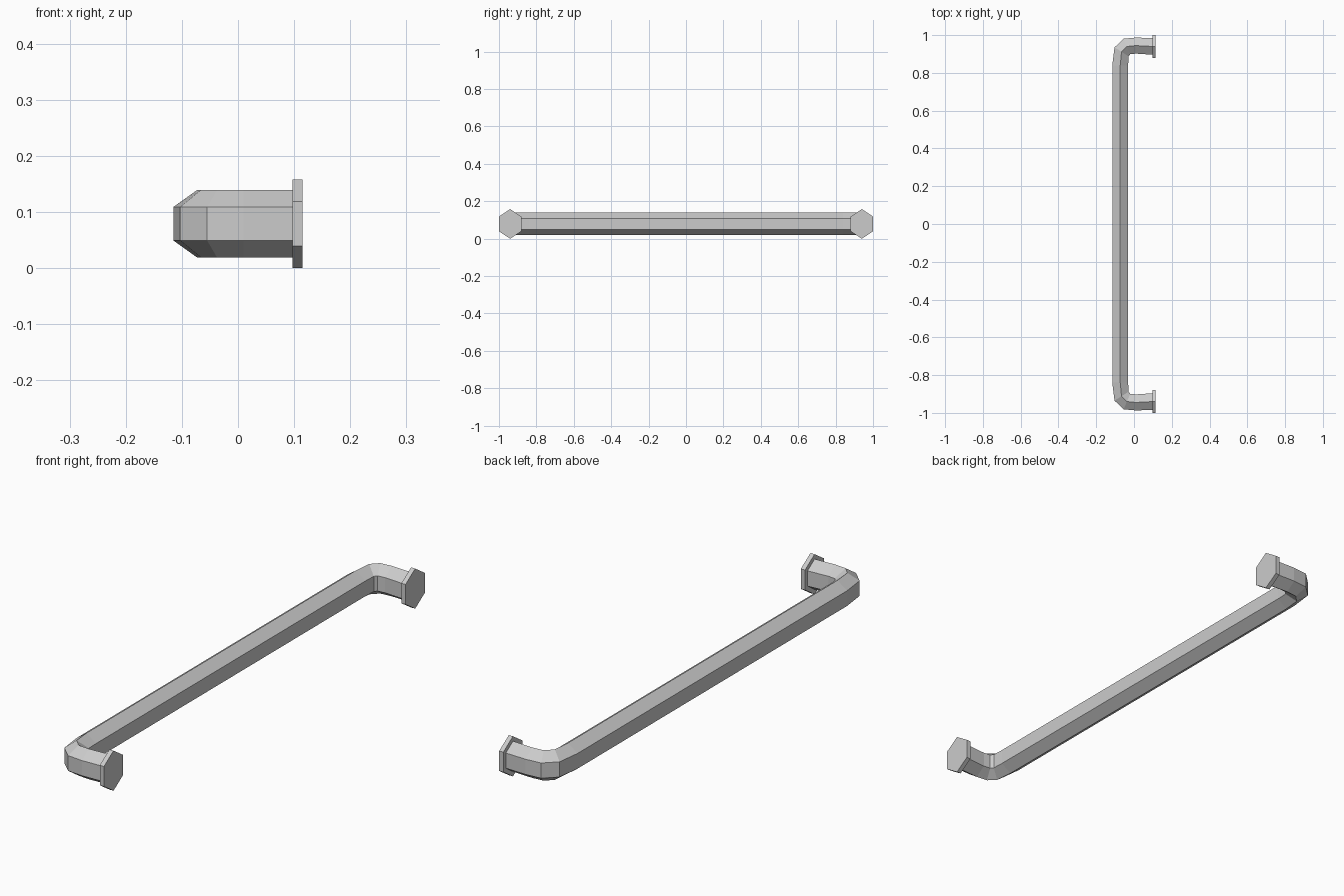
import bpy

if "Cube" in bpy.data.objects:
    bpy.data.objects.remove(bpy.data.objects["Cube"])

ZC = 0.079  # height of the centre line


def hex_ring(outer, inner, half_z):
    """Pointed-top hexagon spanning two plan points."""
    mid = ((outer[0] + inner[0]) / 2, (outer[1] + inner[1]) / 2)
    h = half_z / 2
    return [(*outer, ZC - h), (*outer, ZC + h), (*mid, ZC + half_z),
            (*inner, ZC + h), (*inner, ZC - h), (*mid, ZC - half_z)]


def loft(name, rings):
    verts = [v for r in rings for v in r]
    last = 6 * (len(rings) - 1)
    faces = [tuple(range(6)), tuple(last + k for k in reversed(range(6)))]
    for i in range(len(rings) - 1):
        for k in range(6):
            a, b = 6 * i + k, 6 * i + (k + 1) % 6
            faces.append((b, a, a + 6, b + 6))
    mesh = bpy.data.meshes.new(name)
    mesh.from_pydata(verts, [], faces)
    # make every face point outwards
    import bmesh
    bm = bmesh.new()
    bm.from_mesh(mesh)
    bmesh.ops.recalc_face_normals(bm, faces=bm.faces)
    bm.to_mesh(mesh)
    bm.free()
    obj = bpy.data.objects.new(name, mesh)
    bpy.context.collection.objects.link(obj)
    return obj


# Bent hexagonal bar: (outer, inner) plan points from mid-bar to wall end
half = [((-0.115, 0.84), (-0.031, 0.84)),
        ((-0.103, 0.935), (-0.029, 0.888)),
        ((-0.055, 0.981), (-0.020, 0.899)),
        ((0.010, 0.987), (0.010, 0.902)),
        ((0.100, 0.984), (0.100, 0.896))]
mirrored = [((o[0], -o[1]), (i[0], -i[1])) for o, i in reversed(half)]
loft("handle_bar", [hex_ring(o, i, 0.06) for o, i in mirrored + half])

# Hexagonal mounting plates at both ends
for side, name in ((1, "back_mount_plate"), (-1, "front_mount_plate")):
    loft(name, [hex_ring((x, side * 1.0), (x, side * 0.88), 0.079)
                for x in (0.097, 0.115)])
